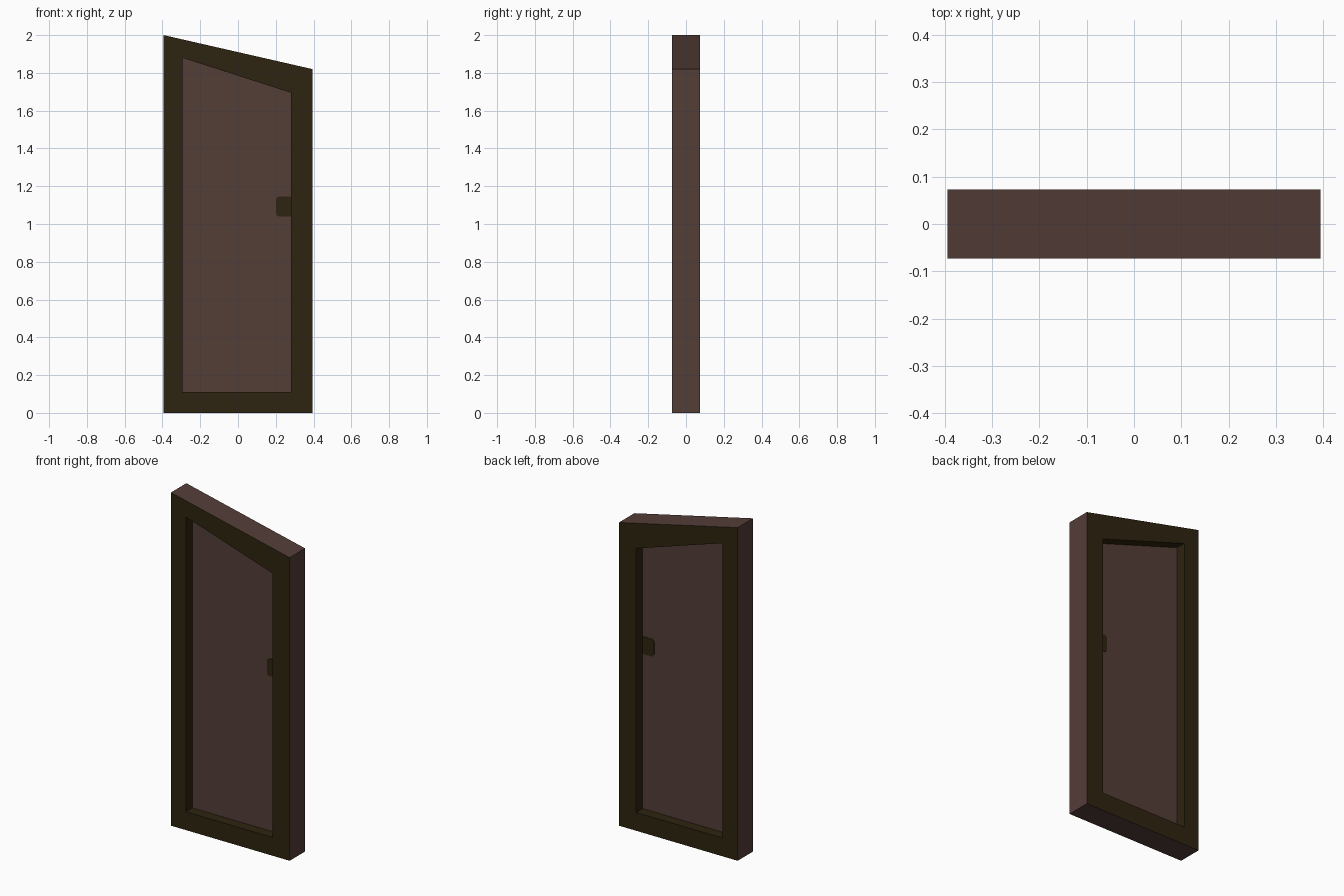
import bpy
import bmesh
from math import cos, sin, pi

cube = bpy.data.objects.get("Cube")
if cube:
    bpy.data.objects.remove(cube, do_unlink=True)


def material(name, color):
    mat = bpy.data.materials.new(name)
    mat.use_nodes = True
    mat.diffuse_color = color
    mat.node_tree.nodes["Principled BSDF"].inputs["Base Color"].default_value = color
    return mat


BROWN = material("brown wood", (0.088, 0.047, 0.039, 1))
DARK = material("dark trim", (0.027, 0.017, 0.005, 1))


def finish(name, bm, *mats):
    bmesh.ops.recalc_face_normals(bm, faces=bm.faces)
    mesh = bpy.data.meshes.new(name)
    bm.to_mesh(mesh)
    bm.free()
    for mat in mats:
        mesh.materials.append(mat)
    obj = bpy.data.objects.new(name, mesh)
    bpy.context.collection.objects.link(obj)
    return obj


def ring(bm, outline, y):
    return [bm.verts.new((x, y, z)) for x, z in outline]


def bridge(bm, a, b, index=0):
    n = len(a)
    for i in range(n):
        j = (i + 1) % n
        bm.faces.new((a[i], a[j], b[j], b[i])).material_index = index


def slab(name, outline, half, mat):
    bm = bmesh.new()
    front, back = ring(bm, outline, -half), ring(bm, outline, half)
    bm.faces.new(front)
    bm.faces.new(back)
    bridge(bm, front, back)
    return finish(name, bm, mat)


outer = [(-0.394, 0), (0.394, 0), (0.394, 1.82), (-0.394, 2)]
inner = [(-0.295, 0.11), (0.28, 0.11), (0.28, 1.695), (-0.295, 1.88)]
depth = 0.073

# Sloped frame: dark faces and reveal, brown outer edge
bm = bmesh.new()
out_front, out_back = ring(bm, outer, -depth), ring(bm, outer, depth)
in_front, in_back = ring(bm, inner, -depth), ring(bm, inner, depth)
bridge(bm, out_front, in_front, 1)
bridge(bm, in_front, in_back, 1)
bridge(bm, in_back, out_back, 1)
bridge(bm, out_back, out_front, 0)
finish("frame", bm, BROWN, DARK)

# Recessed panel, seen from both sides
slab("panel", inner, 0.012, BROWN)

# Handle plate with rounded free corners, showing on both panel faces
r, left, right, low, high = 0.018, 0.202, 0.28, 1.04, 1.145
plate = [(right, low), (right, high)]
for z, start in ((high - r, pi / 2), (low + r, pi)):
    for k in range(5):
        a = start + k * pi / 8
        plate.append((left + r + r * cos(a), z + r * sin(a)))
slab("handle_plate", plate, 0.015, DARK)
